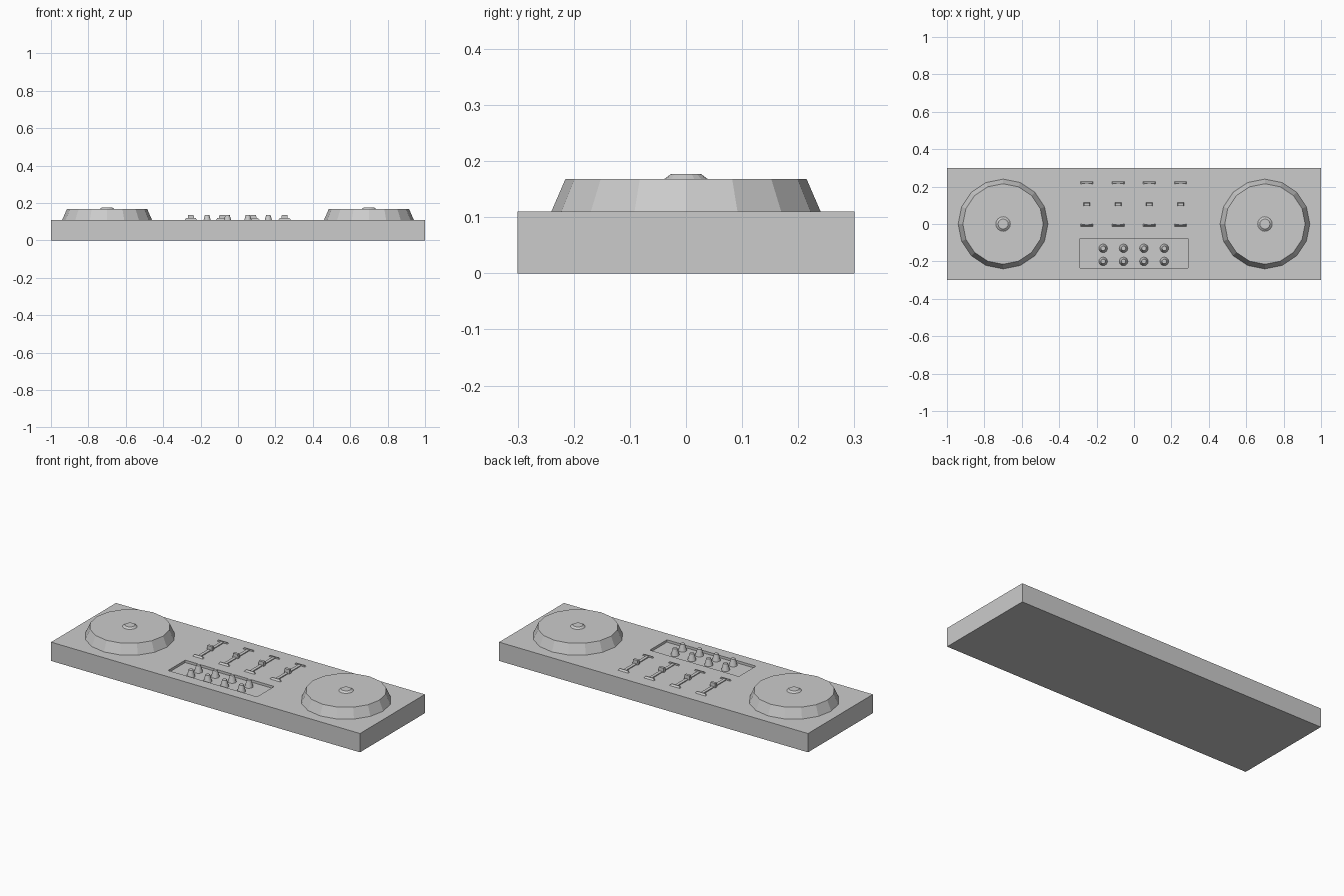
import bpy, bmesh
from mathutils import Vector

old = bpy.data.objects.get("Cube")
if old:
    bpy.data.objects.remove(old, do_unlink=True)

GREY = (0.6, 0.6, 0.6, 1)
grey = bpy.data.materials.new("plain_grey")
grey.use_nodes = True
grey.diffuse_color = GREY
grey.node_tree.nodes["Principled BSDF"].inputs["Base Color"].default_value = GREY

TOP = 0.11      # deck surface height
FLOOR = 0.096   # sunken panel height


def finish(bm, name):
    bmesh.ops.recalc_face_normals(bm, faces=bm.faces)
    mesh = bpy.data.meshes.new(name)
    bm.to_mesh(mesh)
    bm.free()
    mesh.materials.append(grey)
    obj = bpy.data.objects.new(name, mesh)
    bpy.context.collection.objects.link(obj)
    return obj


def block(name, x, y, z0, z1, half, top_half=None, shift=0):
    """Box whose top can be narrower and shifted along y."""
    top_half = top_half or half
    bm = bmesh.new()
    bmesh.ops.create_cube(bm, size=2)
    for v in bm.verts:
        up = v.co.z > 0
        h = top_half if up else half
        v.co = Vector((x + v.co.x * h[0],
                       y + v.co.y * h[1] + (shift if up else 0),
                       z1 if up else z0))
    return finish(bm, name)


def disc(name, x, y, z0, z1, r0, r1, sides=16):
    """Tapered disc standing between two heights."""
    bm = bmesh.new()
    bmesh.ops.create_cone(bm, cap_ends=True, segments=sides,
                          radius1=r0, radius2=r1, depth=z1 - z0)
    bmesh.ops.translate(bm, vec=(x, y, (z0 + z1) / 2), verts=bm.verts)
    return finish(bm, name)


# Deck body with a sunken knob panel
bm = bmesh.new()
bmesh.ops.create_cube(bm, size=2)
for v in bm.verts:
    v.co = Vector((v.co.x, v.co.y * 0.3, TOP if v.co.z > 0 else 0))
bm.normal_update()
panel = max(bm.faces, key=lambda f: f.normal.z)
bmesh.ops.inset_region(bm, faces=[panel], thickness=0.05)
for v in panel.verts:
    v.co.x = 0.288 if v.co.x > 0 else -0.288
    v.co.y = -0.077 if v.co.y > 0 else -0.235
sunk = bmesh.ops.extrude_discrete_faces(bm, faces=[panel])["faces"][0]
for v in sunk.verts:
    v.co.z = FLOOR
finish(bm, "deck_body")

# Platters and spindles
for side, x in (("right", -0.7), ("left", 0.7)):
    disc(side + "_platter", x, 0, TOP, 0.168, 0.24, 0.215)
    disc(side + "_spindle", x, 0, 0.168, 0.177, 0.039, 0.027)

# Sliding faders: rail, two end stops and a cap
for i in range(4):
    x = -0.252 + i * 0.167
    tag = f"fader_{i + 1}_"
    block(tag + "rail", x, 0.107, TOP, 0.115, (0.009, 0.112))
    block(tag + "front_stop", x, -0.007, TOP, 0.119,
          (0.033, 0.006), (0.026, 0.002), 0.004)
    block(tag + "back_stop", x, 0.221, TOP, 0.119,
          (0.033, 0.006), (0.026, 0.002), -0.004)
    block(tag + "cap", x, 0.105, TOP, 0.135, (0.017, 0.009), (0.015, 0.008))

# Two rows of tapered knobs on the sunken panel
for row, y in (("back", -0.13), ("front", -0.2)):
    for i in range(4):
        disc(f"{row}_knob_{i + 1}", -0.165 + i * 0.109, y,
             FLOOR, 0.135, 0.023, 0.012)
